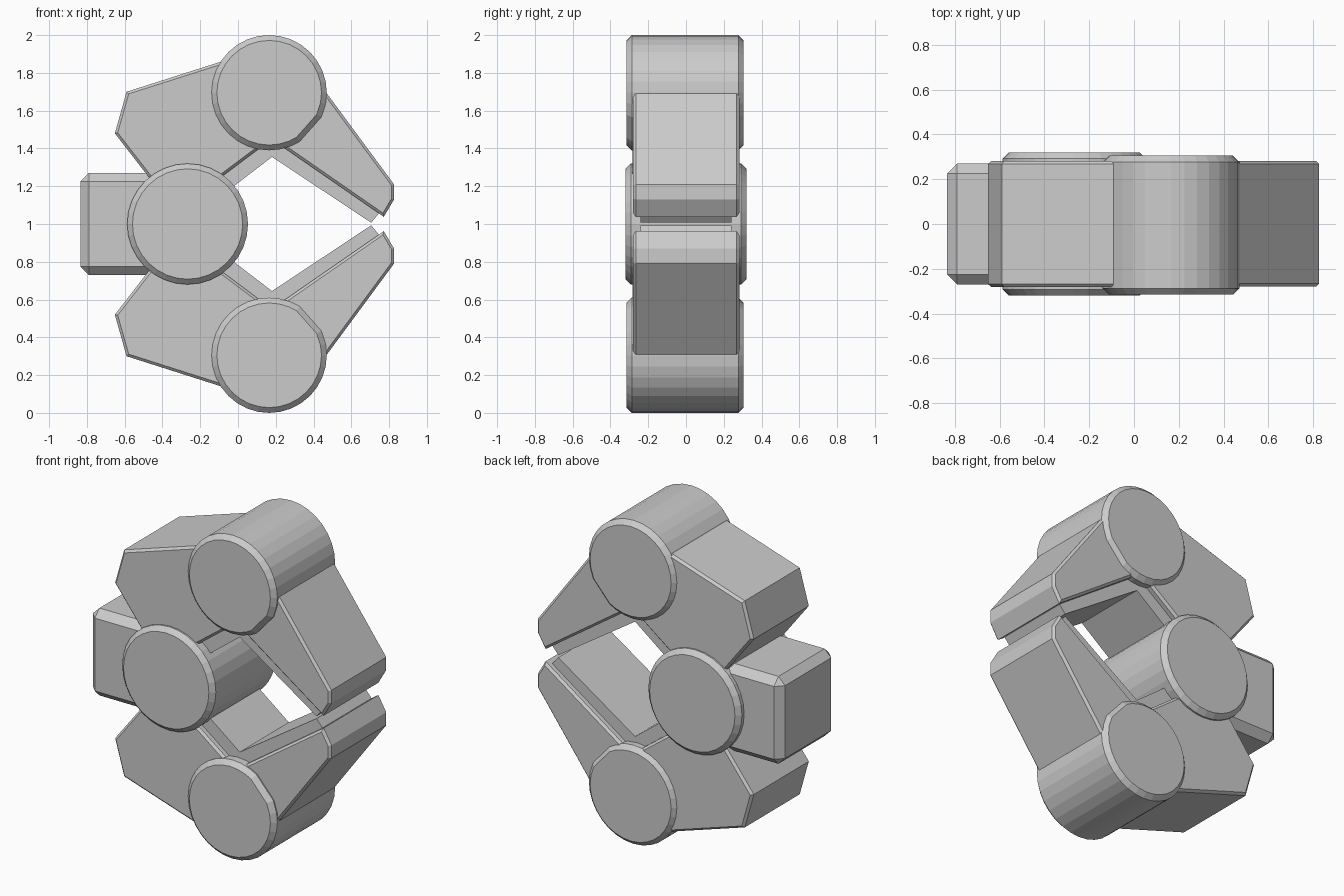
import bpy, bmesh, math

if "Cube" in bpy.data.objects:
    bpy.data.objects.remove(bpy.data.objects["Cube"])

grey = bpy.data.materials.new("plain grey")
grey.diffuse_color = (0.6, 0.6, 0.6, 1)
grey.use_nodes = True
grey.node_tree.nodes["Principled BSDF"].inputs["Base Color"].default_value = grey.diffuse_color


def prism(name, pts, y0, y1, chamfer, mirror=False):
    """Extrude an x/z profile along y and chamfer the rims of both end caps."""
    bm = bmesh.new()
    if mirror:
        pts = [(x, 2 - z) for x, z in pts]
    front = bm.faces.new([bm.verts.new((x, y0, z)) for x, z in pts])
    ext = bmesh.ops.extrude_face_region(bm, geom=[front], use_keep_orig=True)
    for v in ext["geom"]:
        if isinstance(v, bmesh.types.BMVert):
            v.co.y = y1
    bmesh.ops.recalc_face_normals(bm, faces=bm.faces)
    rims = [e for e in bm.edges if abs(e.verts[0].co.y - e.verts[1].co.y) < 1e-5]
    if chamfer:
        bmesh.ops.bevel(bm, geom=rims, offset=chamfer, segments=1, affect='EDGES')
    mesh = bpy.data.meshes.new(name)
    bm.to_mesh(mesh)
    bm.free()
    mesh.materials.append(grey)
    obj = bpy.data.objects.new(name, mesh)
    bpy.context.collection.objects.link(obj)
    return obj


def circle(cx, cz, r, flat=None, n=32):
    """Circle profile; the arc between the two flat angles becomes a chord."""
    degs = [360 * i / n for i in range(n)]
    if flat:
        degs = sorted([d for d in degs if not flat[0] - 4 < d < flat[1] + 4] + list(flat))
    return [(cx + r * math.cos(math.radians(d)), cz + r * math.sin(math.radians(d)))
            for d in degs]


# Palm drum
prism("palm_drum", circle(-0.267, 1.0, 0.32), -0.32, 0.32, 0.028)

# Wrist block, chamfered on every edge
wrist = prism("wrist_block", [(-0.835, 0.73), (-0.30, 0.73), (-0.30, 1.27), (-0.835, 1.27)],
              -0.27, 0.27, 0)
bev = wrist.modifiers.new("chamfer", 'BEVEL')
bev.width = 0.045
bev.segments = 1

# Two mirrored fingers
arm = [(0.10, 1.92), (-0.59, 1.70), (-0.652, 1.48), (-0.35, 1.09),
       (-0.20, 1.165), (0.14, 1.42)]
arm_pad = [(-0.20, 1.18), (-0.14, 1.11), (0.18, 1.355), (0.14, 1.45)]
tip = [(0.165, 1.50), (0.22, 1.42), (0.772, 1.038), (0.826, 1.13), (0.826, 1.21),
       (0.47, 1.692), (0.25, 1.78)]
tip_pad = [(0.14, 1.45), (0.18, 1.355), (0.705, 1.007), (0.745, 1.055), (0.745, 1.09), (0.24, 1.45)]
for side, low in (("upper", False), ("lower", True)):
    prism(side + "_knuckle_drum", circle(0.165, 1.695, 0.305, flat=(302, 335)),
          -0.315, 0.305, 0.028, low)
    prism(side + "_arm", arm, -0.282, 0.282, 0.014, low)
    prism(side + "_arm_pad", arm_pad, -0.24, 0.24, 0, low)
    prism(side + "_fingertip", tip, -0.28, 0.282, 0.014, low)
    prism(side + "_fingertip_pad", tip_pad, -0.24, 0.24, 0, low)
